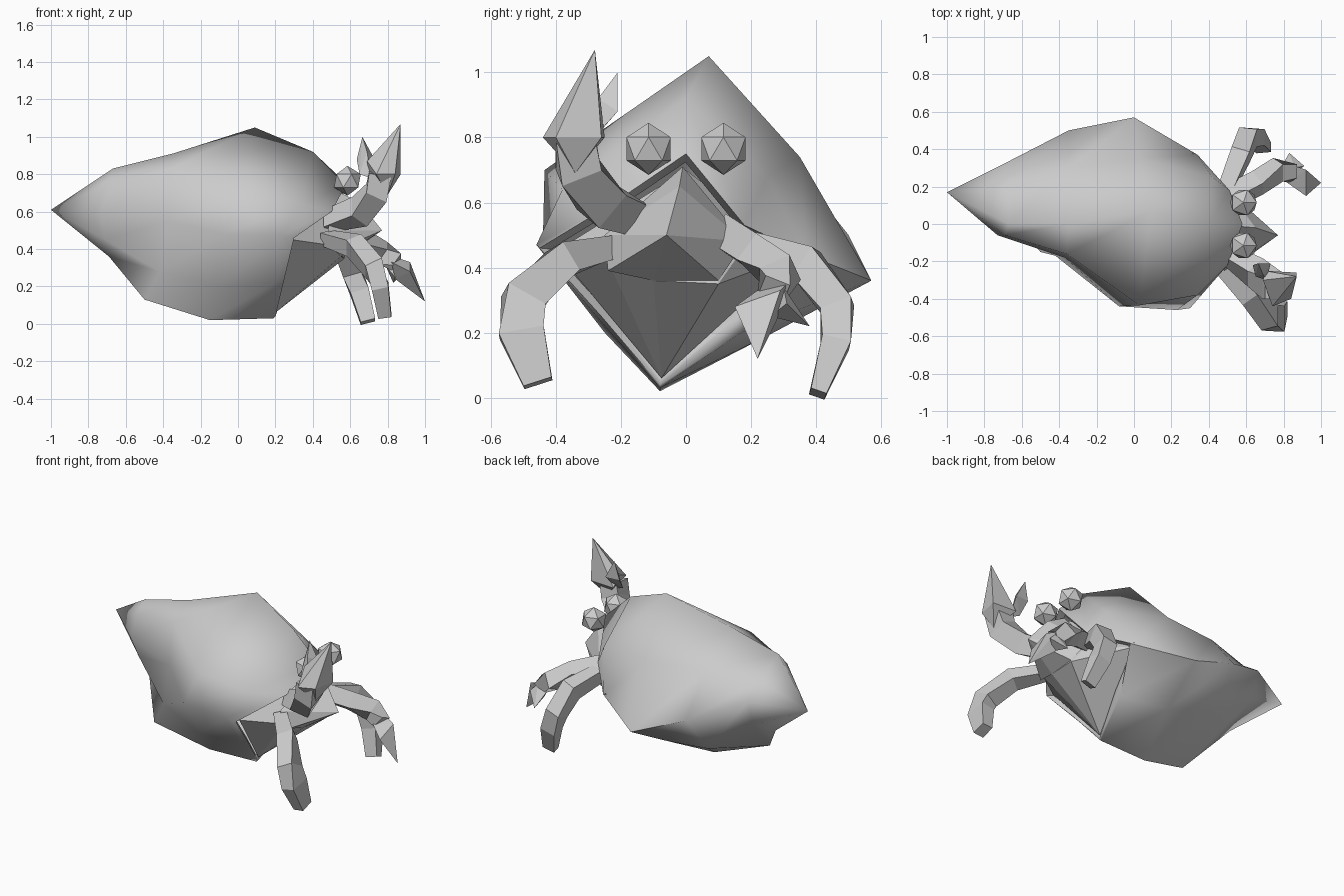
import bpy, bmesh, math
from mathutils import Vector

if "Cube" in bpy.data.objects:
    bpy.data.objects.remove(bpy.data.objects["Cube"])


def finish(name, bm, smooth=None):
    bmesh.ops.recalc_face_normals(bm, faces=bm.faces)
    me = bpy.data.meshes.new(name)
    bm.to_mesh(me)
    bm.free()
    ob = bpy.data.objects.new(name, me)
    bpy.context.collection.objects.link(ob)
    if smooth:
        bpy.ops.object.select_all(action='DESELECT')
        ob.select_set(True)
        bpy.context.view_layer.objects.active = ob
        bpy.ops.object.shade_smooth_by_angle(angle=math.radians(smooth))
    return ob


def bridge(bm, rings):
    for a, b in zip(rings, rings[1:]):
        n = len(a)
        for i in range(n):
            j = (i + 1) % n
            bm.faces.new((a[i], a[j], b[j], b[i]))


def hull(name, pts):
    bm = bmesh.new()
    for p in pts:
        bm.verts.new(p)
    bmesh.ops.convex_hull(bm, input=bm.verts)
    loose = [v for v in bm.verts if not v.link_faces]
    bmesh.ops.delete(bm, geom=loose, context='VERTS')
    return finish(name, bm)


def limb(name, path, widths, thick):
    # four-sided tube, wide across the bend plane's side
    bm = bmesh.new()
    pts = [Vector(p) for p in path]
    rings = []
    for i, p in enumerate(pts):
        t = (pts[min(i + 1, len(pts) - 1)] - pts[max(i - 1, 0)]).normalized()
        u = t.cross(Vector((1, 0, 0))).normalized()
        v = t.cross(u).normalized()
        w, h = widths[i], thick[i]
        rings.append([bm.verts.new(p + u * a * w + v * b * h)
                      for a, b in ((1, 1), (-1, 1), (-1, -1), (1, -1))])
    bridge(bm, rings)
    bm.faces.new(rings[0])
    bm.faces.new(rings[-1])
    return finish(name, bm)


# Shell: rings of 8 (top, then round the +y side to the bottom and back)
sections = [
    [(-.67, .0, .83), (-.68, .2, .74), (-.68, .33, .65), (-.68, .28, .48),
     (-.69, .06, .36), (-.71, -.01, .45), (-.73, -.06, .58), (-.69, -.06, .75)],
    [(-.35, .0, .91), (-.35, .3, .75), (-.35, .5, .5), (-.4, .34, .27),
     (-.5, -.15, .13), (-.42, -.17, .28), (-.37, -.18, .55), (-.36, -.16, .83)],
    [(.09, .07, 1.05), (.03, .35, .74), (0, .57, .36), (-.05, .25, .19),
     (-.15, -.08, .02), (-.1, -.25, .2), (-.08, -.44, .48), (.03, -.435, .7)],
    [(.4, 0, .92), (.42, .25, .68), (.34, .37, .44), (.25, .17, .2),
     (.19, -.08, .03), (.2, -.25, .22), (.23, -.46, .47), (.34, -.38, .64)],
    [(.58, 0, .75), (.51, .18, .53), (.31, .38, .45), (.27, .15, .24),
     (.2, -.08, .04), (.25, -.26, .25), (.3, -.45, .46), (.5, -.22, .6)],
]
bm = bmesh.new()
rings = [[bm.verts.new(p) for p in s] for s in sections]
c = Vector((.36, -.02, .42))
rings.append([bm.verts.new(c.lerp(Vector(p), .92) - Vector((.03, 0, 0))) for p in sections[-1]])
bridge(bm, rings)
tip = bm.verts.new((-1, .17, .61))
for i in range(8):
    bm.faces.new((tip, rings[0][i], rings[0][(i + 1) % 8]))
finish("shell", bm, 75)

# Body plug and snout
hull("body", [(.5, 0, .7), (.29, -.4, .45), (.2, -.075, .06), (.3, .34, .44),
              (.5, -.24, .42), (.57, .1, .35), (.55, -.1, .36), (.5, .17, .45)])
hull("snout", [(.48, -.25, .5), (.5, .18, .48), (.53, -.01, .71), (.65, -.02, .65),
               (.77, -.06, .5), (.52, -.24, .39), (.57, .1, .36), (.55, -.1, .36)])

# Eyes
for side, y in (("left", -.115), ("right", .115)):
    bm = bmesh.new()
    bmesh.ops.create_icosphere(bm, subdivisions=1, radius=.08)
    bmesh.ops.translate(bm, verts=bm.verts, vec=(.585, y, .765))
    finish(side + "_eye", bm)

# Walking legs
limb("left_leg", [(.47, -.23, .46), (.62, -.38, .42), (.725, -.5, .3),
                  (.76, -.505, .2), (.785, -.455, .045)],
     [.035, .05, .065, .07, .045], [.04, .05, .05, .045, .035])
limb("right_leg", [(.48, .16, .48), (.57, .37, .41), (.61, .465, .28),
                   (.65, .46, .17), (.695, .405, .012)],
     [.04, .055, .05, .045, .025], [.04, .05, .05, .05, .04])

# Large raised claw
limb("large_claw_arm", [(.48, -.15, .55), (.65, -.26, .6), (.74, -.33, .7), (.76, -.34, .8)],
     [.05, .065, .065, .06], [.04, .06, .06, .06])
hull("large_claw", [(.69, -.3, .87), (.74, -.44, .8), (.87, -.26, .8), (.7, -.25, .8),
                    (.84, -.4, .8), (.8, -.34, .69), (.87, -.28, 1.07)])
hull("large_claw_finger", [(.635, -.22, .88), (.73, -.21, .88), (.71, -.3, .78),
                           (.65, -.28, .8), (.69, -.27, .92), (.665, -.21, 1.0)])

# Small lowered claw
limb("small_claw_arm", [(.48, .13, .5), (.66, .22, .44), (.77, .29, .38), (.85, .27, .33)],
     [.05, .05, .05, .04], [.05, .05, .05, .04])
hull("small_claw", [(.92, .15, .28), (.86, .31, .35), (.92, .29, .33),
                    (.82, .22, .33), (1.0, .22, .12), (.84, .28, .24)])
hull("small_claw_finger", [(.83, .38, .22), (.86, .3, .34), (.91, .31, .29),
                           (.79, .31, .31), (.84, .26, .25)])
